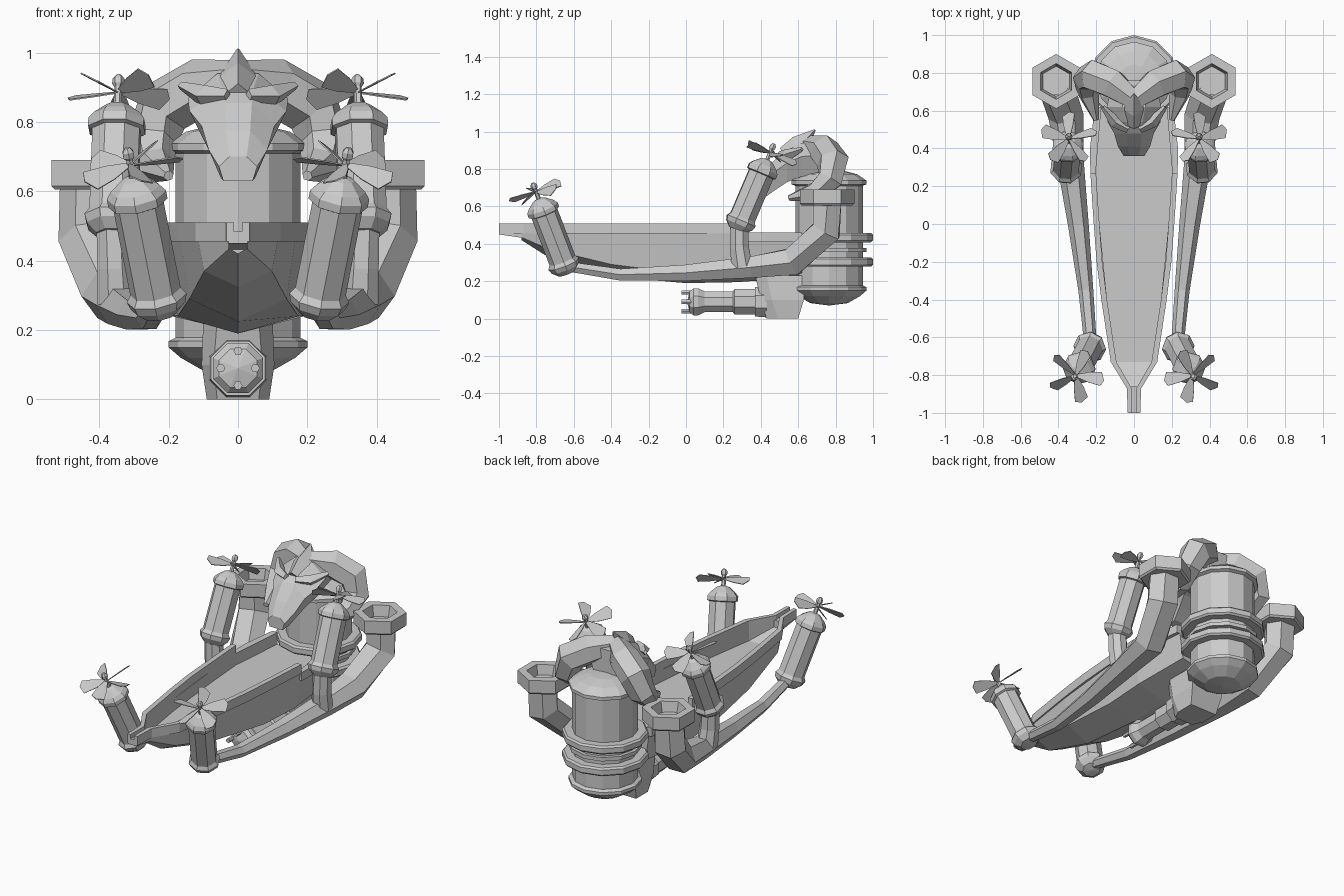
import bpy, bmesh
from math import sin, cos, pi, tau, radians
from mathutils import Vector, Matrix

if "Cube" in bpy.data.objects:
    bpy.data.objects.remove(bpy.data.objects["Cube"])


def finish(name, bm, mirror):
    bmesh.ops.remove_doubles(bm, verts=bm.verts, dist=1e-5)
    bmesh.ops.recalc_face_normals(bm, faces=bm.faces)
    me = bpy.data.meshes.new(name)
    bm.to_mesh(me)
    bm.free()
    ob = bpy.data.objects.new(name, me)
    bpy.context.collection.objects.link(ob)
    if mirror:
        m = ob.modifiers.new("mirror", 'MIRROR')
        m.use_mirror_merge = False
    return ob


def loft(name, rings, mirror=False):
    bm = bmesh.new()
    vs = [[bm.verts.new(p) for p in r] for r in rings]
    n = len(vs[0])
    for a, b in zip(vs, vs[1:]):
        for i in range(n):
            j = (i + 1) % n
            bm.faces.new((a[i], a[j], b[j], b[i]))
    bm.faces.new(vs[0])
    bm.faces.new(vs[-1])
    return finish(name, bm, mirror)


def frame(origin, axis):
    return Matrix.Translation(origin) @ Vector(axis).to_track_quat('Z', 'Y').to_matrix().to_4x4()


def lathe(name, profile, n, origin=(0, 0, 0), axis=(0, 0, 1), mirror=False, phase=0.0):
    m = frame(origin, axis) if tuple(axis) != (0, 0, 1) else Matrix.Translation(origin)
    rings = [[m @ Vector((r * cos(tau * i / n + phase), r * sin(tau * i / n + phase), z))
              for i in range(n)] for r, z in profile]
    return loft(name, rings, mirror)


def tube(name, path, ref, n=6, mirror=False, phase=0.0, wide=1.0):
    pts = [Vector(p[:3]) for p in path]
    rings = []
    for k, p in enumerate(pts):
        t = (pts[min(k + 1, len(pts) - 1)] - pts[max(k - 1, 0)]).normalized()
        u = Vector(ref)
        u = (u - t * u.dot(t)).normalized()
        v = t.cross(u)
        r = path[k][3]
        rings.append([p + u * r * wide * cos(tau * i / n + phase) + v * r * sin(tau * i / n + phase)
                      for i in range(n)])
    return loft(name, rings, mirror)


# Hull with sunken deck: y, half width, chine height, keel height
rings = []
for y, w, zc, zk in [(-.88, .03, .435, .42), (-.73, .115, .37, .325), (-.4, .165, .29, .225),
                     (0, .205, .24, .19), (.27, .225, .24, .195), (.62, .195, .26, .22)]:
    c, wi, d = w * .85, w - .022, max(.39, zk + .03)
    half = [(w, .46), (wi, .46), (wi, d)]
    right = [(c, zc), *half]
    ring = [(0, zk)] + right + [(-x, z) for x, z in reversed(right)]
    rings.append([(x, y, z) for x, z in ring])
loft("hull", rings)


# Gunwale rails, raised forward and lower aft
def rail(name, stations, z0, z1):
    loft(name, [[(w + .008, y, z0), (w + .008, y, z1), (max(w - .022, .012), y, z1),
                 (max(w - .022, .012), y, z0)] for y, w in stations], True)


rail("front_rail", [(-1, .025), (-.87, .03), (-.73, .115), (-.4, .165), (-.2, .19),
                    (0, .205), (.27, .223)], .455, .51)
rail("rear_rail", [(.27, .223), (.4, .225), (.62, .2)], .41, .46)
loft("prow_beam", [[(x, y, z) for x, z in ((-.028, zb), (.028, zb), (.028, .485), (-.028, .485))]
                   for y, zb in ((-1, .45), (-.86, .43))])

# Boiler and its bands
C = (0, .765, 0)
lathe("boiler", [(0, .07), (.1, .083), (.165, .12), (.2, .15), (.2, .168), (.18, .178), (.18, .71),
                 (.2, .718), (.2, .738), (.15, .772), (.08, .79), (0, .795)], 12, C)
for i, (z, h) in enumerate([(.408, .05), (.278, .05)]):
    lathe(f"boiler_band_{i + 1}", [(.17, z), (.225, z), (.235, z + .01), (.235, z + h - .01),
                                   (.225, z + h), (.17, z + h)], 12, C)
lathe("boiler_seam", [(.17, .355), (.2, .355), (.2, .378), (.17, .378)], 12, C)

# Gun mount and rotary gun under the hull
loft("gun_mount", [[(-a, y0, z), (-b, y0 + .06, z), (-b, y1, z), (b, y1, z), (b, y0 + .06, z), (a, y0, z)]
                   for z, a, b, y0, y1 in [(0, .06, .09, .43, .60), (.1, .07, .105, .40, .63),
                                           (.23, .06, .1, .37, .63)]])
lathe("gun_body", [(0, 0), (.09, 0), (.085, .06), (.073, .06), (.073, .17), (.06, .18), (.06, .33),
                   (.078, .365), (.078, .39), (.06, .41), (0, .425)], 8, (0, .43, .09), (0, -1, 0),
      phase=pi / 8)
for i in range(4):
    a = i * pi / 2
    lathe(f"gun_barrel_{i + 1}", [(.013, 0), (.013, .085)], 6,
          (.05 * cos(a), .06, .09 + .05 * sin(a)), (0, -1, 0))

# Outrigger arms with six-sided funnels
tube("outrigger_arm", [(.42, .757, .63, .085), (.42, .75, .47, .09), (.36, .57, .305, .085),
                       (.34, .35, .275, .066), (.295, 0, .245, .05), (.255, -.35, .235, .036),
                       (.23, -.64, .28, .03)], (1, 0, 0), 6, True, 0, 1.1)
lathe("funnel", [(0, .605), (.135, .605), (.145, .615), (.145, .69), (.095, .69), (.08, .625), (0, .625)],
      6, (.412, .755, 0), mirror=True, phase=pi / 2)
tube("engine_stem", [(.35, .30, .28, .06), (.355, .285, .38, .055), (.36, .285, .5, .052)],
     (1, 0, 0), 8, True, pi / 8)

# Four propeller engines, mirrored left to right
for label, base, hub, spin in [("front", (.23, -.645, .27), (.315, -.81, .70), .3),
                               ("rear", (.36, .285, .5), (.345, .46, .91), .9)]:
    base, hub = Vector(base), Vector(hub)
    ax = hub - base
    L = ax.length
    lathe(label + "_engine", [(0, -.035), (.05, -.028), (.08, 0), (.088, .025), (.074, .045),
                              (.074, L - .15), (.087, L - .145), (.087, L - .12), (.072, L - .1),
                              (.035, L - .07), (0, L - .06)], 8, base, ax, True, pi / 8)
    lathe(label + "_shaft", [(.013, L - .08), (.011, L - .01), (.018, L), (.018, L + .015), (.008, L + .028)],
          6, base, ax, True)
    bm = bmesh.new()
    m = frame(base + ax * ((L - .025) / L), ax)
    for i in range(5):
        r = m @ Matrix.Rotation(spin + tau * i / 5, 4, 'Z') @ Matrix.Rotation(radians(32), 4, 'X')
        bm.faces.new([bm.verts.new(r @ Vector((x, y, 0))) for x, y in
                      [(.008, -.008), (.07, -.03), (.135, -.042), (.155, .0), (.14, .032), (.07, .024), (.008, .008)]])
    prop = finish(label + "_propeller", bm, True)
    prop.modifiers.new("thickness", 'SOLIDIFY').thickness = .004

# Ram skull: y, top z, bottom z, ridge half width, cheek half width, jaw half width
rings = []
for y, zt, zb, a, b, c in [(.36, .70, .63, .025, .055, .042), (.41, .775, .64, .035, .085, .05),
                           (.48, .855, .69, .04, .105, .07), (.54, .90, .73, .045, .14, .09),
                           (.62, .94, .76, .06, .145, .1), (.76, .93, .78, .06, .11, .08)]:
    zm = zt * .6 + zb * .4
    right = [(c, zb), (b, zm), (a, zt)]
    rings.append([(x, y, z) for x, z in right + [(-x, z) for x, z in reversed(right)]])
loft("skull", rings)

# Crest, brows and curled horns
tube("crest", [(0, .53, .87, .05), (0, .61, .925, .06), (0, .69, 1.01, .004)], (1, 0, 0), 4)
tube("brow", [(.03, .50, .875, .02), (.1, .54, .875, .032), (.165, .62, .905, .012)], (0, 0, 1), 4, True)
tube("horn", [(.0, .655, .925, .055), (.11, .74, .90, .085), (.215, .785, .84, .088), (.25, .77, .745, .075),
              (.24, .69, .675, .058), (.2, .55, .645, .015)], (.5, -.7, .5), 6, True)
